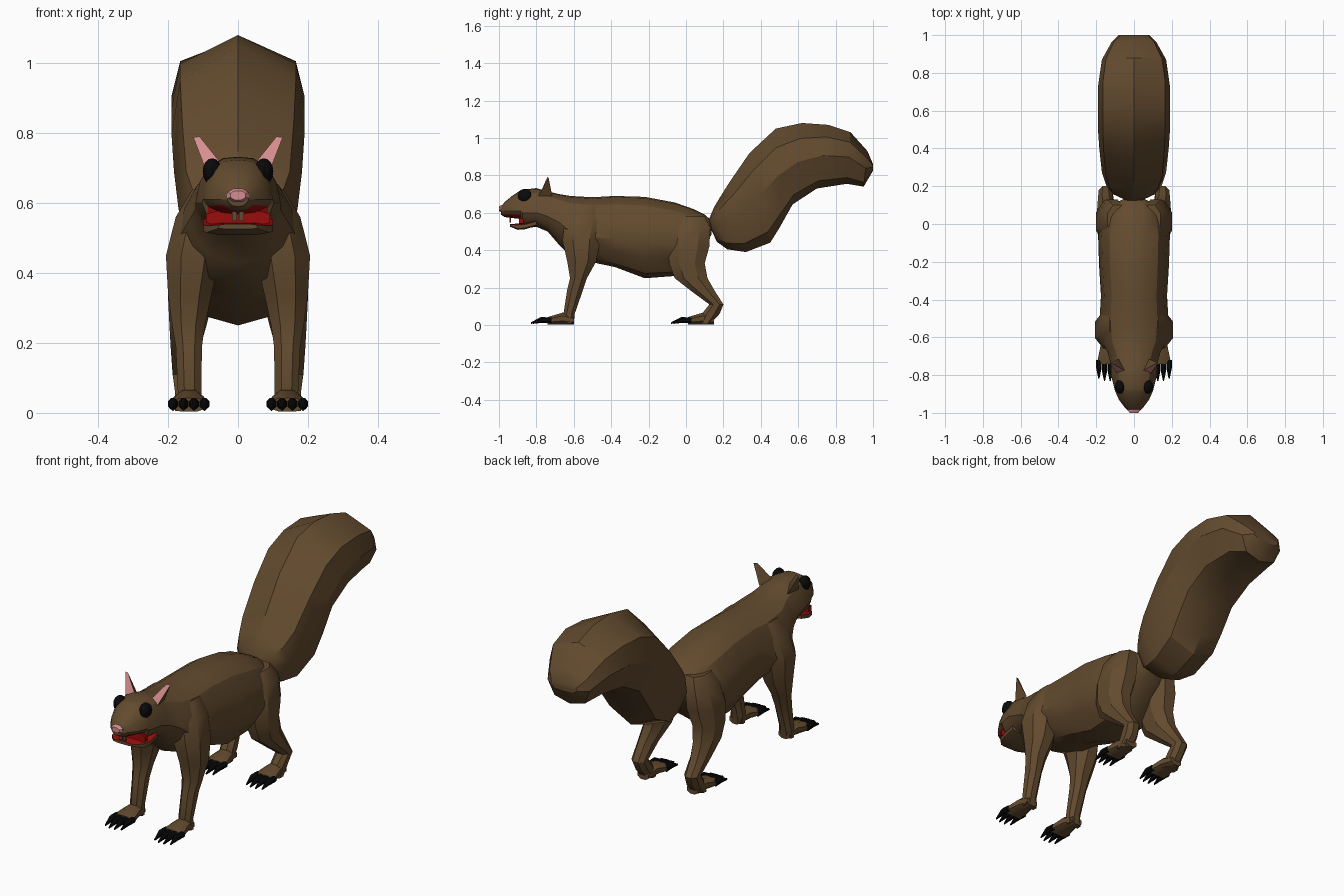
import bpy, bmesh, math
from mathutils import Vector

if "Cube" in bpy.data.objects:
    bpy.data.objects.remove(bpy.data.objects["Cube"])


def material(name, r, g, b):
    m = bpy.data.materials.new(name)
    m.diffuse_color = (r, g, b, 1)
    m.use_nodes = True
    m.node_tree.nodes["Principled BSDF"].inputs["Base Color"].default_value = m.diffuse_color
    return m


FUR = material("brown fur", 0.125, 0.07, 0.028)
PINK = material("pink skin", 0.68, 0.27, 0.28)
RED = material("red mouth", 0.33, 0.004, 0.004)
BLACK = material("black", 0.003, 0.003, 0.003)


def finish(name, bm, mats, mirror=False):
    bmesh.ops.recalc_face_normals(bm, faces=bm.faces)
    me = bpy.data.meshes.new(name)
    bm.to_mesh(me)
    bm.free()
    for m in mats:
        me.materials.append(m)
    ob = bpy.data.objects.new(name, me)
    bpy.context.collection.objects.link(ob)
    if mirror:
        ob.modifiers.new("mirror", 'MIRROR').use_mirror_merge = False
    return ob


def add_loft(bm, rings):
    """Skin a list of closed rings and cap both ends."""
    vs = [[bm.verts.new(p) for p in ring] for ring in rings]
    n = len(vs[0])
    for a, b in zip(vs, vs[1:]):
        for i in range(n):
            j = (i + 1) % n
            bm.faces.new((a[i], a[j], b[j], b[i]))
    bm.faces.new(vs[0])
    bm.faces.new(vs[-1][::-1])


def loft(name, rings, mats, mirror=False):
    bm = bmesh.new()
    add_loft(bm, rings)
    return finish(name, bm, mats, mirror)


def octagon(u0, u1, v0, v1, c=0.28):
    du, dv = (u1 - u0) * c, (v1 - v0) * c
    return [(u0 + du, v0), (u1 - du, v0), (u1, v0 + dv), (u1, v1 - dv),
            (u1 - du, v1), (u0 + du, v1), (u0, v1 - dv), (u0, v0 + dv)]


def both_sides(half):
    """Close a half outline that runs from top centre to bottom centre."""
    return half + [(-x, t) for x, t in half[-2:0:-1]]


# Head and body: y, top z, bottom z, half width, height of widest point
BODY = [(-0.99, .63, .59, .03, .61), (-0.97, .657, .577, .05, .61),
        (-0.93, .69, .572, .08, .61), (-0.885, .72, .567, .1, .61),
        (-0.875, .723, .515, .103, .60), (-0.80, .732, .525, .122, .60),
        (-0.74, .715, .50, .122, .58), (-0.68, .70, .43, .14, .55),
        (-0.62, .69, .37, .17, .50), (-0.5, .683, .335, .182, .47),
        (-0.38, .69, .31, .175, .46), (-0.22, .685, .25, .185, .45),
        (-0.06, .655, .262, .19, .43), (0.04, .62, .36, .17, .45),
        (0.10, .59, .43, .12, .50), (0.135, .56, .48, .05, .53)]
SECTION = both_sides([(0, 1), (.35, .97), (.68, .8), (.9, .45), (1, 0),
                      (.85, -.45), (.5, -.87), (0, -1)])


def body_ring(y, top, bot, w, mid):
    return [(x * w, y, mid + t * ((top - mid) if t > 0 else (mid - bot)))
            for x, t in SECTION]


body = loft("body", [body_ring(*s) for s in BODY], [FUR, RED])
# roof and back wall of the mouth are red
for p in body.data.polygons:
    if -0.96 < p.center.y < -0.86 and p.center.z < 0.59 and (
            p.normal.z < -0.6 or p.normal.y < -0.8):
        p.material_index = 1

# Lower jaw with red upper side
jaw = loft("lower_jaw", [[(x, y, z) for x, z in octagon(-w, w, b, t, .2)]
           for y, b, t, w in [(-.94, .525, .54, .055), (-.9, .509, .542, .09),
                              (-.86, .512, .545, .1), (-.8, .53, .56, .1)]],
           [FUR, RED])
for p in jaw.data.polygons:
    if p.normal.z > 0.8:
        p.material_index = 1

# Mouth lining and front teeth
loft("mouth_lining", [[(x, y, z) for x, z in octagon(-.092, .092, .535, .578, .2)]
     for y in (-.893, -.87)], [RED])
loft("tooth", [[(x, y, z) for x, z in octagon(.003, .017, .548, .585, .1)]
     for y in (-.945, -.935)], [FUR], True)

# Nose
loft("nose", [[(x, y, z) for x, z in octagon(-w, w, .622 - h, .622 + h)]
     for y, w, h in [(-1.0, .022, .013), (-.988, .031, .019), (-.965, .03, .018)]], [PINK])

# Eyes
bm = bmesh.new()
bmesh.ops.create_uvsphere(bm, u_segments=12, v_segments=8, radius=1)
for v in bm.verts:
    v.co = Vector((.074 + v.co.x * .027, -.862 + v.co.y * .037, .69 + v.co.z * .038))
finish("eye", bm, [BLACK], True)

# Ears: pink in front, fur behind
bm = bmesh.new()
a, b, c, d, e = [bm.verts.new(p) for p in
                 [(.05, -.775, .715), (.09, -.79, .69), (.128, -.735, .788),
                  (.11, -.742, .79), (.08, -.715, .69)]]
for f in [(a, b, c, d), (a, d, e), (d, c, e), (c, b, e), (a, e, b)]:
    bm.faces.new(f)
bm.faces.ensure_lookup_table()
bm.faces[0].material_index = 1
finish("ear", bm, [FUR, PINK], True)

# Legs: z, y range, x range
FRONT = [(.008, -.645, -.60, .105, .175), (.06, -.655, -.595, .105, .172),
         (.19, -.635, -.55, .103, .178), (.25, -.62, -.53, .095, .188),
         (.34, -.635, -.48, .075, .2), (.45, -.66, -.46, .05, .206),
         (.56, -.65, -.44, .04, .178), (.64, -.6, -.46, .04, .13)]
HIND = [(.005, .07, .13, .11, .18), (.06, .085, .18, .11, .18),
        (.11, .125, .2, .115, .187), (.18, .03, .155, .11, .192),
        (.25, -.06, .115, .09, .196), (.33, -.09, .1, .07, .2),
        (.42, -.1, .125, .05, .2), (.52, -.08, .13, .05, .18),
        (.58, -.05, .1, .04, .14)]
for name, rows, y0 in (("front", FRONT, 0), ("hind", HIND, .75)):
    loft(name + "_leg", [[(x, y, z) for x, y in octagon(xa, xb, ya, yb)]
         for z, ya, yb, xa, xb in rows], [FUR], True)
    # Foot
    loft(name + "_foot", [[(x, y + y0, z) for x, z in octagon(xa, xb, .004, h)]
         for y, xa, xb, h in [(-.6, .11, .172, .045), (-.66, .1, .18, .066),
                              (-.74, .085, .197, .042)]], [FUR], True)
    # Claws
    bm = bmesh.new()
    for i in range(4):
        x = .096 + i * .03
        reach = .012 * (i in (1, 2))
        add_loft(bm, [[(px, y + y0, pz) for px, pz in octagon(x - r, x + r, zb, zt)]
                      for y, r, zb, zt in [(-.72, .014, .01, .04),
                                           (-.765 - reach, .014, .012, .042),
                                           (-.818 - reach, .003, .006, .014)]])
    finish(name + "_claws", bm, [BLACK], True)

# Tail: top y z, bottom y z, half width
TAIL = [(.125, .57, .125, .53, .04), (.15, .63, .165, .445, .11),
        (.18, .68, .22, .405, .145), (.23, .76, .32, .39, .17),
        (.34, .92, .45, .44, .183), (.48, 1.05, .5, .52, .19),
        (.62, 1.08, .57, .645, .19), (.76, 1.07, .7, .73, .19),
        (.88, 1.03, .86, .755, .17), (.97, .93, .95, .74, .12),
        (1.0, .86, 1.0, .825, .08)]
TAIL_SECTION = both_sides([(0, 0), (.87, .19), (1, .48), (.72, .88), (0, 1)])
loft("tail", [[(x * w, ty + (by - ty) * t, tz + (bz - tz) * t)
               for x, t in TAIL_SECTION] for ty, tz, by, bz, w in TAIL], [FUR])

# Smooth shading with sharp creases
for ob in bpy.context.scene.objects:
    ob.select_set(True)
    bpy.context.view_layer.objects.active = ob
bpy.ops.object.shade_smooth_by_angle(angle=math.radians(30))
